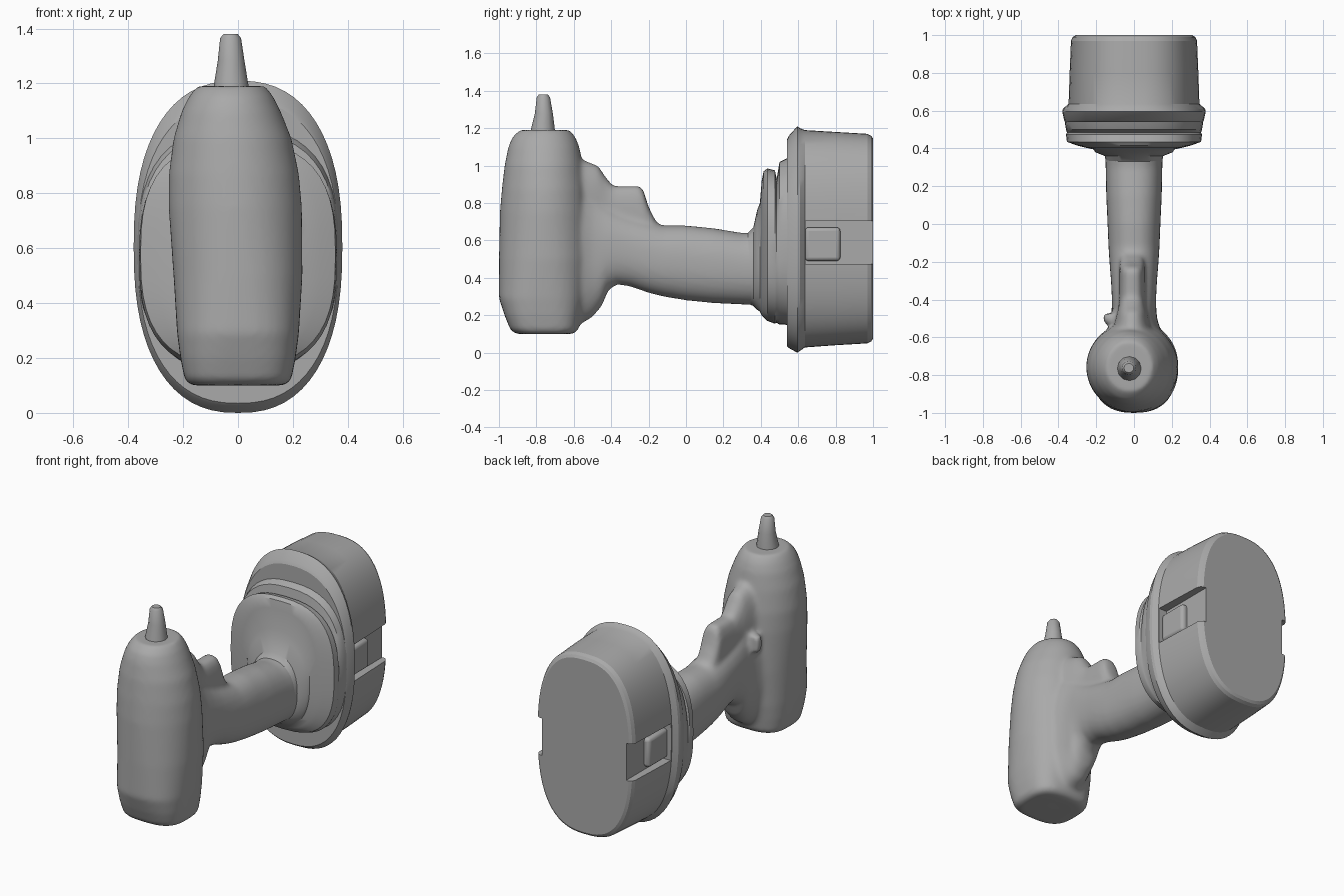
import bpy, bmesh, math

# Dark grey plastic for every part
plastic = bpy.data.materials.new("dark_grey")
plastic.diffuse_color = (0.4, 0.4, 0.4, 1)


def shade(ob, angle=35):
    bpy.ops.object.select_all(action='DESELECT')
    ob.select_set(True)
    bpy.context.view_layer.objects.active = ob
    bpy.ops.object.shade_smooth_by_angle(angle=math.radians(angle))


def loft(name, sections, axis, n=48, angle=35):
    """Skin superellipse rings: (pos, x_centre, half_x, low, high, exponent).
    low/high is the z range for axis 'y', and the y range for axis 'z'."""
    bm = bmesh.new()
    rings = []
    for pos, cx, hx, low, high, e in sections:
        ring = []
        for i in range(n):
            a = 2 * math.pi * i / n
            c, s = math.cos(a), math.sin(a)
            u = cx + hx * math.copysign(abs(c) ** (2 / e), c)
            v = (low + high) / 2 + (high - low) / 2 * math.copysign(abs(s) ** (2 / e), s)
            ring.append(bm.verts.new((u, pos, v) if axis == 'y' else (u, v, pos)))
        rings.append(ring)
    for a, b in zip(rings, rings[1:]):
        for i in range(n):
            j = (i + 1) % n
            bm.faces.new((a[i], a[j], b[j], b[i]))
    bm.faces.new(rings[0])
    bm.faces.new(rings[-1])
    bmesh.ops.recalc_face_normals(bm, faces=bm.faces)
    me = bpy.data.meshes.new(name)
    bm.to_mesh(me)
    bm.free()
    me.materials.append(plastic)
    ob = bpy.data.objects.new(name, me)
    bpy.context.collection.objects.link(ob)
    shade(ob, angle)
    return ob


def box(name, centre, size):
    bpy.ops.mesh.primitive_cube_add(size=1, location=centre)
    ob = bpy.context.object
    ob.name = name
    ob.scale = size
    bpy.ops.object.transform_apply(location=False, rotation=False, scale=True)
    ob.data.materials.append(plastic)
    return ob


# Motor housing: upright barrel
housing = loft("body_shell", [
    (0.10, 0.00, 0.175, -0.91, -0.60, 3.0),
    (0.125, 0.00, 0.195, -0.94, -0.575, 3.0),
    (0.20, 0.00, 0.210, -0.97, -0.56, 2.8),
    (0.29, 0.00, 0.222, -1.00, -0.54, 2.5),
    (0.50, 0.00, 0.235, -1.00, -0.52, 2.2),
    (0.75, -0.01, 0.243, -0.995, -0.52, 2.0),
    (0.87, -0.015, 0.237, -0.985, -0.53, 2.0),
    (1.00, -0.02, 0.215, -0.97, -0.55, 2.0),
    (1.10, -0.025, 0.18, -0.95, -0.57, 2.0),
    (1.15, -0.025, 0.155, -0.93, -0.59, 2.0),
    (1.19, -0.025, 0.125, -0.89, -0.62, 2.0)], 'z')

# Grip: neck under the motor running back to the battery
grip = loft("grip", [
    (-0.72, 0, 0.200, 0.12, 0.95, 2.5),
    (-0.62, 0, 0.165, 0.12, 0.93, 2.5),
    (-0.56, 0, 0.140, 0.155, 0.90, 2.4),
    (-0.50, 0, 0.122, 0.19, 0.86, 2.3),
    (-0.45, 0, 0.118, 0.25, 0.82, 2.3),
    (-0.415, 0, 0.117, 0.335, 0.79, 2.3),
    (-0.37, 0, 0.118, 0.365, 0.76, 2.3),
    (-0.30, 0, 0.122, 0.355, 0.73, 2.3),
    (-0.20, 0, 0.130, 0.32, 0.70, 2.3),
    (-0.12, 0, 0.135, 0.30, 0.68, 2.3),
    (0.00, 0, 0.140, 0.28, 0.68, 2.3),
    (0.15, 0, 0.147, 0.265, 0.665, 2.3),
    (0.30, 0, 0.150, 0.258, 0.640, 2.3),
    (0.45, 0, 0.155, 0.25, 0.65, 2.3)], 'y')

# Trigger ridge: narrow stepped fin on top of the grip
ridge = loft("trigger_ridge", [
    (-0.72, -0.01, 0.190, 0.55, 1.09, 2.2),
    (-0.60, -0.01, 0.130, 0.55, 1.06, 2.2),
    (-0.55, -0.01, 0.100, 0.55, 1.03, 2.2),
    (-0.47, -0.01, 0.080, 0.55, 1.00, 2.4),
    (-0.43, -0.01, 0.072, 0.52, 0.94, 2.6),
    (-0.39, -0.01, 0.070, 0.50, 0.89, 3.0),
    (-0.25, -0.01, 0.068, 0.45, 0.892, 3.0),
    (-0.23, -0.01, 0.068, 0.45, 0.875, 3.0),
    (-0.20, -0.01, 0.068, 0.45, 0.78, 3.0),
    (-0.16, -0.01, 0.068, 0.45, 0.70, 3.0),
    (-0.11, -0.01, 0.060, 0.45, 0.66, 3.0)], 'y')

# Direction switch: small stud on the left side
stud = loft("direction_switch", [
    (-0.525, -0.12, 0.035, 0.66, 0.76, 3.0),
    (-0.505, -0.12, 0.045, 0.65, 0.77, 3.0),
    (-0.475, -0.12, 0.042, 0.66, 0.76, 3.0)], 'y', 16)

# Fuse the moulded parts into one softly blended shell
bpy.ops.object.select_all(action='DESELECT')
for ob in (grip, ridge, stud, housing):
    ob.select_set(True)
bpy.context.view_layer.objects.active = housing
bpy.ops.object.join()
mod = housing.modifiers.new("fuse", 'REMESH')
mod.mode, mod.voxel_size = 'VOXEL', 0.014
bpy.ops.object.modifier_apply(modifier=mod.name)
mod = housing.modifiers.new("soften", 'SMOOTH')
mod.factor, mod.iterations = 0.5, 8
bpy.ops.object.modifier_apply(modifier=mod.name)
housing.data.materials.clear()
housing.data.materials.append(plastic)
shade(housing, 60)

# Bit: tapered tip on top of the barrel
loft("bit", [
    (1.17, -0.025, 0.066, -0.832, -0.700, 2),
    (1.20, -0.025, 0.062, -0.828, -0.702, 2),
    (1.28, -0.025, 0.049, -0.808, -0.712, 2),
    (1.365, -0.027, 0.038, -0.798, -0.727, 2),
    (1.38, -0.027, 0.026, -0.787, -0.738, 2)], 'z', 12, 45)

# Battery mount: flared collar and stepped plate
loft("battery_mount", [
    (0.33, 0, 0.148, 0.262, 0.64, 2.3),
    (0.36, 0, 0.155, 0.25, 0.67, 2.3),
    (0.38, 0, 0.205, 0.23, 0.76, 2.3),
    (0.395, 0, 0.215, 0.22, 0.80, 2.4),
    (0.405, 0, 0.26, 0.20, 0.92, 2.6),
    (0.415, 0, 0.30, 0.19, 0.97, 2.7),
    (0.435, 0, 0.355, 0.17, 0.985, 2.7),
    (0.475, 0, 0.36, 0.155, 0.975, 2.7),
    (0.485, 0, 0.355, 0.16, 0.93, 2.7),
    (0.50, 0, 0.36, 0.15, 1.02, 2.6),
    (0.53, 0, 0.365, 0.15, 1.035, 2.6),
    (0.57, 0, 0.37, 0.14, 1.05, 2.6)], 'y')

# Battery pack: oval block with a proud front rim
battery = loft("battery_pack", [
    (0.54, 0, 0.365, 0.035, 1.14, 2.4),
    (0.55, 0, 0.370, 0.025, 1.16, 2.4),
    (0.595, 0, 0.380, 0.00, 1.21, 2.4),
    (0.61, 0, 0.376, 0.01, 1.20, 2.4),
    (0.635, 0, 0.348, 0.028, 1.19, 2.5),
    (0.80, 0, 0.342, 0.04, 1.18, 2.6),
    (0.97, 0, 0.335, 0.05, 1.17, 2.6),
    (0.99, 0, 0.325, 0.06, 1.16, 2.6),
    (1.00, 0, 0.310, 0.075, 1.145, 2.6)], 'y', 64)

# Side pockets cut into the pack, each with a release button inside
for side, word in ((-1, "left"), (1, "right")):
    cutter = box("pocket_cutter", (side * 0.38, 0.85, 0.59), (0.18, 0.42, 0.23))
    cutter.hide_render = True
    mod = battery.modifiers.new("pocket", 'BOOLEAN')
    mod.operation, mod.object, mod.solver = 'DIFFERENCE', cutter, 'EXACT'
    bpy.context.view_layer.objects.active = battery
    bpy.ops.object.modifier_apply(modifier=mod.name)
    bpy.data.objects.remove(cutter)
    button = box(word + "_release_button", (side * 0.28, 0.73, 0.58), (0.09, 0.19, 0.18))
    bev = button.modifiers.new("soft_edges", 'BEVEL')
    bev.width, bev.segments = 0.02, 3
    shade(button, 40)
shade(battery, 22)
